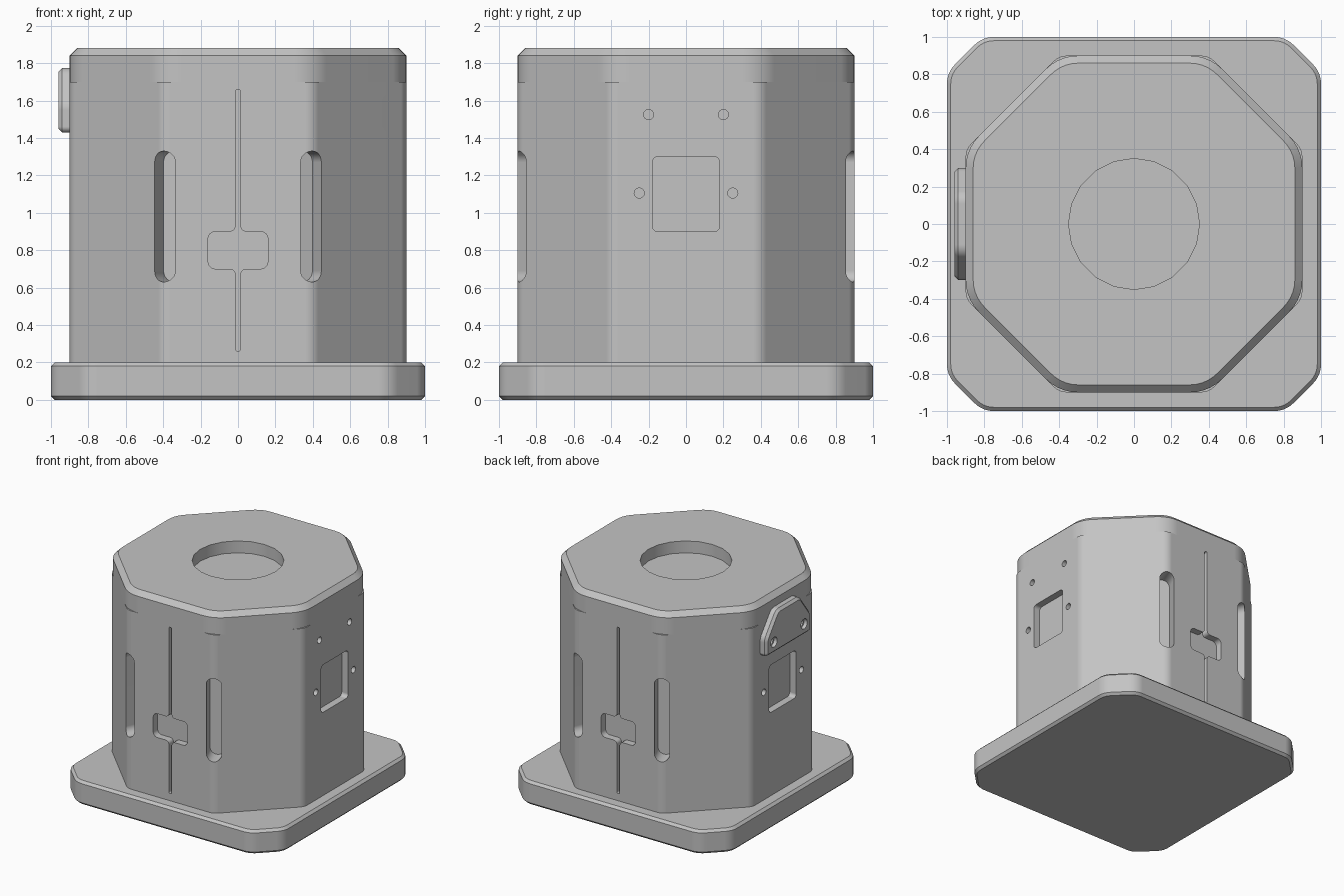
import bpy, bmesh
from math import cos, pi, radians, sin
from mathutils import Matrix, Vector

if "Cube" in bpy.data.objects:
    bpy.data.objects.remove(bpy.data.objects["Cube"])

grey = bpy.data.materials.new("machined_grey")
grey.use_nodes = True
grey.diffuse_color = (0.55, 0.55, 0.55, 1)
grey.node_tree.nodes["Principled BSDF"].inputs["Base Color"].default_value = (0.55, 0.55, 0.55, 1)


def rounded(corners, steps=6):
    """Outline with an arc at each (x, y, tangent length) corner."""
    pts = []
    for i, (x, y, t) in enumerate(corners):
        p = Vector((x, y))
        u = (Vector(corners[i - 1][:2]) - p).normalized()
        v = (Vector(corners[(i + 1) % len(corners)][:2]) - p).normalized()
        bis = (u + v).normalized()
        c = p + bis * (t / bis.dot(u))
        a, b = p + u * t - c, p + v * t - c
        r, a, b = a.length, a.normalized(), b.normalized()
        pts += [c + a.slerp(b, k / steps) * r for k in range(steps + 1)]
    return pts


def rect(x, y0, y1, t):
    return rounded([(-x, y0, t), (x, y0, t), (x, y1, t), (-x, y1, t)])


def chamfered(h, cut, t):
    """Square of half size h with its corners cut off and softened."""
    k = h - cut
    return rounded([(-k, -h, t), (k, -h, t), (h, -k, t), (h, k, t),
                    (k, h, t), (-k, h, t), (-h, k, t), (-h, -k, t)], 5)


def circle(x, y, r, n=20):
    return [Vector((x + r * cos(2 * pi * i / n), y + r * sin(2 * pi * i / n))) for i in range(n)]


def prism(name, outline, z0, z1, matrix=Matrix(), top=0, bottom=0):
    """Extrude an outline from z0 to z1, with optional rim chamfers."""
    bm = bmesh.new()
    face = bm.faces.new([bm.verts.new((p.x, p.y, z0)) for p in outline])
    ext = bmesh.ops.extrude_face_region(bm, geom=[face])["geom"]
    bmesh.ops.translate(bm, vec=(0, 0, z1 - z0), verts=[g for g in ext if isinstance(g, bmesh.types.BMVert)])
    bmesh.ops.remove_doubles(bm, verts=bm.verts, dist=0.0005)
    for z, width in ((z0, bottom), (z1, top)):
        if width:
            rim = [e for e in bm.edges if all(abs(v.co.z - z) < 1e-5 for v in e.verts)]
            bmesh.ops.bevel(bm, geom=rim, offset=width, segments=1, affect='EDGES')
    bmesh.ops.recalc_face_normals(bm, faces=bm.faces)
    mesh = bpy.data.meshes.new(name)
    bm.to_mesh(mesh)
    bm.free()
    mesh.materials.append(grey)
    obj = bpy.data.objects.new(name, mesh)
    obj.matrix_world = matrix
    bpy.context.collection.objects.link(obj)
    return obj


def side(angle):
    """Frame on a wall: x along it, y up, z outward; angle 0 is the front."""
    return Matrix.Rotation(radians(angle), 4, 'Z') @ Matrix.Rotation(pi / 2, 4, 'X')


def finish(obj, cutters=()):
    """Cut the pockets, then shade."""
    bpy.ops.object.select_all(action='DESELECT')
    bpy.context.view_layer.objects.active = obj
    obj.select_set(True)
    for cutter in cutters:
        cutter.hide_render = True
        mod = obj.modifiers.new("cut", 'BOOLEAN')
        mod.operation, mod.solver, mod.object = 'DIFFERENCE', 'EXACT', cutter
        bpy.ops.object.modifier_apply(modifier=mod.name)
        bpy.data.objects.remove(cutter)
    bpy.ops.object.shade_smooth_by_angle(angle=radians(30))
    mod = obj.modifiers.new("weighted_normals", 'WEIGHTED_NORMAL')
    mod.keep_sharp = True
    bpy.ops.object.modifier_apply(modifier=mod.name)


# Base plate
finish(prism("base_plate", chamfered(1, 0.19, 0.06), 0, 0.2, top=0.02, bottom=0.02))

# Main body and its pockets
body = prism("body", chamfered(0.9, 0.5, 0.04), 0.2, 1.7)
cuts = []
half = [(0.013, 0.26, 0.012), (0.013, 0.7, 0.03), (0.16, 0.7, 0.04),
        (0.16, 0.9, 0.04), (0.013, 0.9, 0.03), (0.013, 1.66, 0.012)]
slit = rounded(half + [(-x, y, t) for x, y, t in reversed(half)])
for turn in (0, 180):
    # Long slit with its wide middle, on the front and back
    cuts.append(prism("slit_cutter", slit, 0.84, 1, side(turn)))
    # Round-ended slots cut into the vertical corners
    for s in (-1, 1):
        frame = side(turn + s * 22.5) @ Matrix.Translation((s * 0.025, 0, 0))
        cuts.append(prism("slot_cutter", rect(0.06, 0.63, 1.33, 0.0599), 0.835, 1.1, frame))
for turn in (90, -90):
    # Windows and screw holes on both sides
    cuts.append(prism("window_cutter", rect(0.18, 0.9, 1.3, 0.03), 0.84, 1, side(turn)))
    for s in (-1, 1):
        for x, z in ((0.2, 1.525), (0.25, 1.105)):
            cuts.append(prism("hole_cutter", circle(s * x, z, 0.027), 0.84, 1, side(turn)))
finish(body, cuts)

# Head with a round recess
head = prism("head", chamfered(0.9, 0.5, 0.1), 1.7, 1.88, top=0.04)
finish(head, [prism("recess_cutter", circle(0, 0, 0.35), 1.78, 2)])

# Bracket on the right-hand wall, with two counterbored holes
outline = rounded([(-0.3, 1.43, 0.03), (0.3, 1.43, 0.03), (0.3, 1.58, 0.03),
                   (0.15, 1.775, 0.04), (-0.15, 1.775, 0.04), (-0.3, 1.58, 0.03)])
bracket = prism("bracket", outline, 0.9, 0.96, side(-90), top=0.02)
bores = []
for s in (-1, 1):
    for r, depth in ((0.042, 0.93), (0.027, 0.85)):
        bores.append(prism("bore_cutter", circle(s * 0.2, 1.525, r), depth, 1, side(-90)))
finish(bracket, bores)
